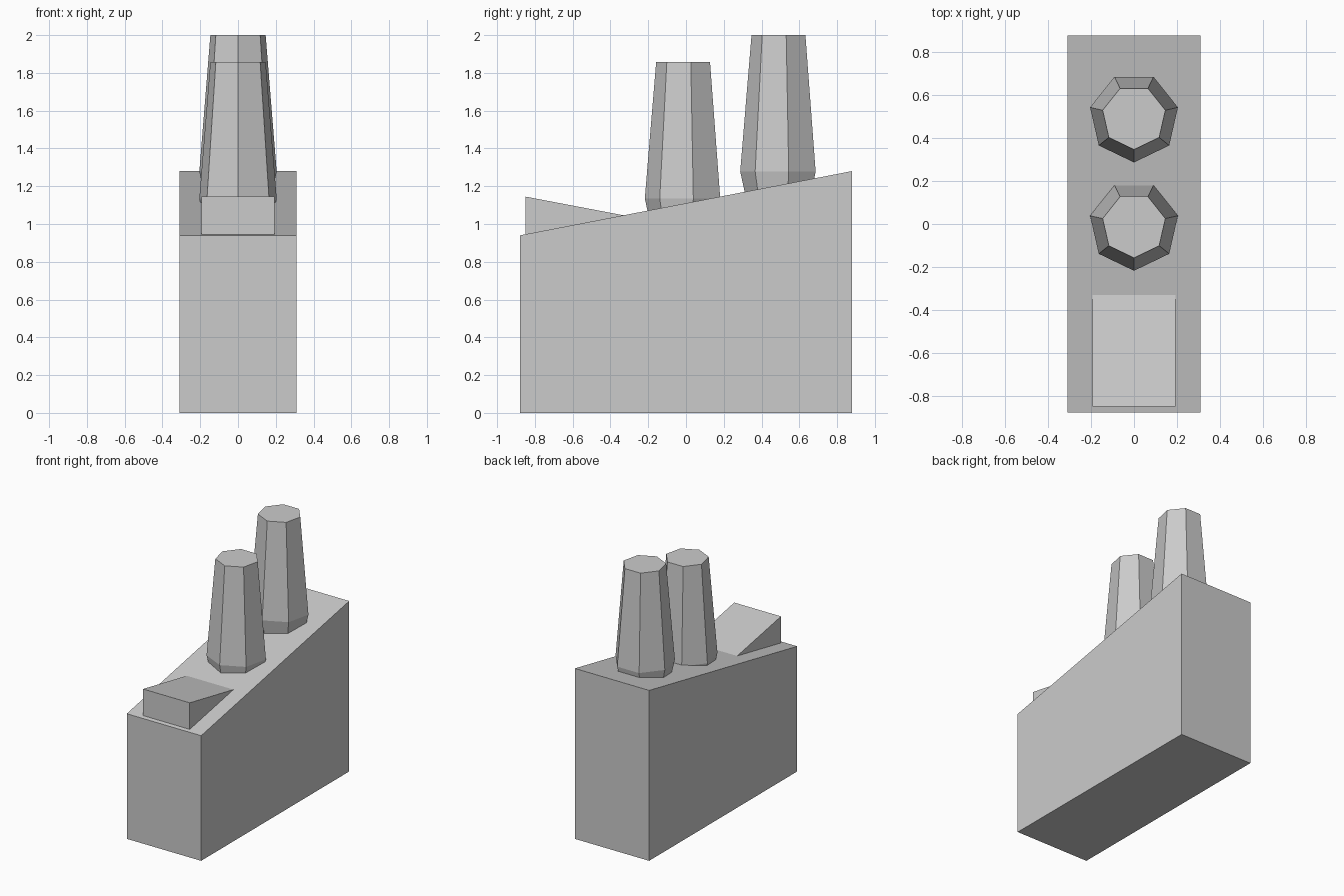
import bpy, math

if "Cube" in bpy.data.objects:
    bpy.data.objects.remove(bpy.data.objects["Cube"])


def make_object(name, verts, faces):
    mesh = bpy.data.meshes.new(name)
    mesh.from_pydata(verts, [], faces)
    mesh.update()
    obj = bpy.data.objects.new(name, mesh)
    bpy.context.collection.objects.link(obj)
    return obj


def skin(name, loops):
    """Closed solid through a stack of equal-sized loops."""
    n = len(loops[0])
    verts = [v for loop in loops for v in loop]
    faces = [tuple(reversed(range(n))), tuple(range(len(verts) - n, len(verts)))]
    for k in range(len(loops) - 1):
        for i in range(n):
            j = (i + 1) % n
            faces.append((k * n + i, k * n + j, k * n + n + j, k * n + n + i))
    return make_object(name, verts, faces)


def side_prism(name, profile, half_width):
    """Extrude a (y, z) profile, counter-clockwise seen from +x, across x."""
    return skin(name, [[(x, y, z) for y, z in profile] for x in (-half_width, half_width)])


def chimney_pot(name, y, z):
    """Seven-sided pot, widest at height z, one corner facing the front."""
    rings = [(0.155, z - 0.25), (0.21, z), (0.15, z + 0.723)]
    angles = [-math.pi / 2 + math.tau * i / 7 for i in range(7)]
    skin(name, [[(r * math.cos(a), y + r * math.sin(a), h) for a in angles] for r, h in rings])


# Main stack with sloping top
side_prism("chimney_stack", [(-0.879, 0), (0.879, 0), (0.879, 1.28), (-0.879, 0.94)], 0.309)

# Wedge on the low end, its base just sunk into the slope
side_prism("wedge_cap", [(-0.85, 0.93), (-0.33, 1.03), (-0.33, 1.046), (-0.85, 1.145)], 0.194)

# Two tapered pots
chimney_pot("front_pot", -0.008, 1.135)
chimney_pot("rear_pot", 0.497, 1.278)
